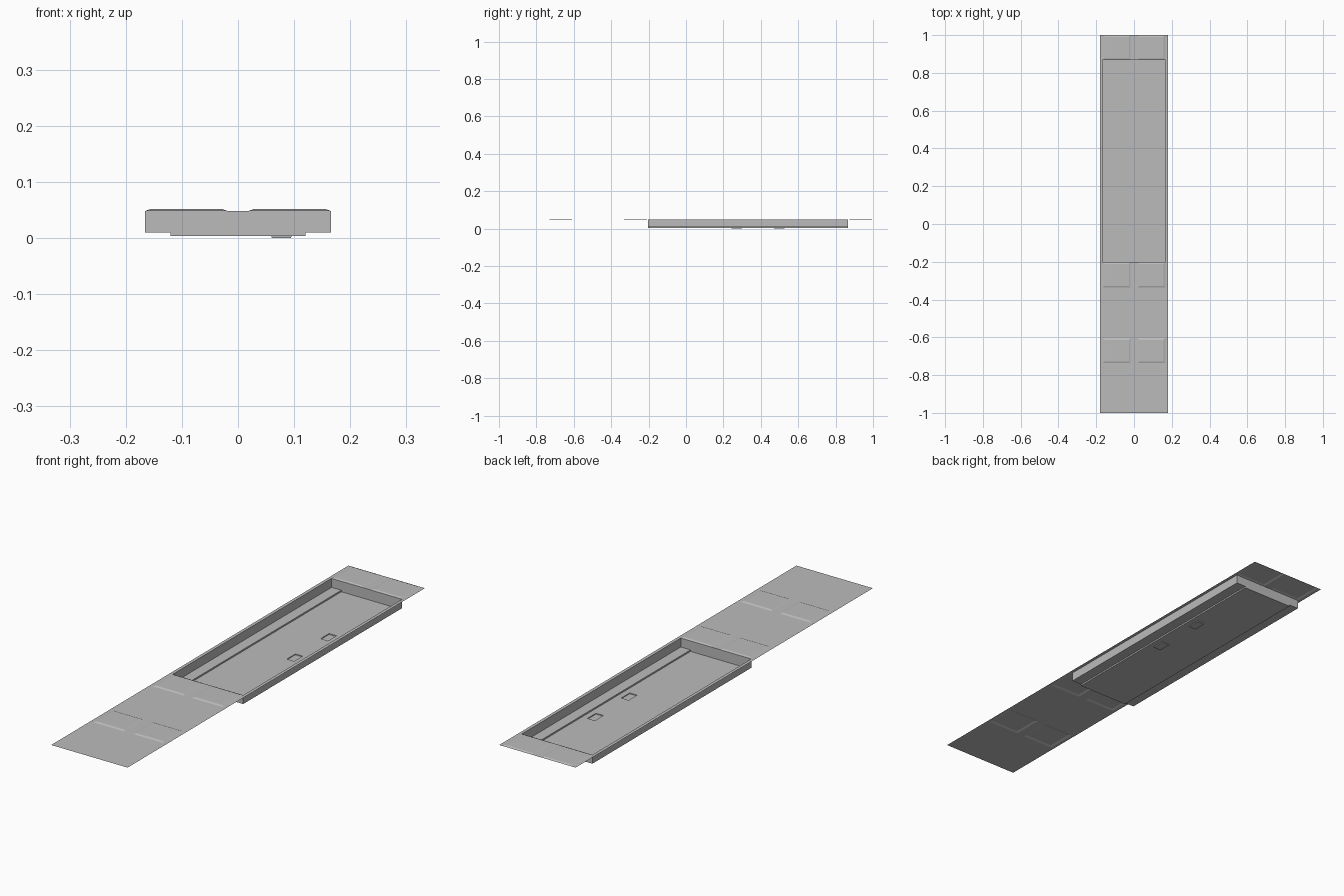
import bpy, bmesh

cube = bpy.data.objects.get("Cube")
if cube:
    bpy.data.objects.remove(cube)

TOP, LEDGE, FLOOR = 0.048, 0.01, 0.0035      # sheet, ledge and floor heights
FRONT, BACK = -0.202, 0.867                  # ends of the sunken tray
HALF, INNER = 0.166, 0.12                    # half widths of tray and lower floor

grey = bpy.data.materials.new("plain_grey")
grey.use_nodes = True
grey.diffuse_color = (0.5, 0.5, 0.5, 1)
grey.node_tree.nodes["Principled BSDF"].inputs["Base Color"].default_value = (0.5, 0.5, 0.5, 1)


def finish(name, bm):
    mesh = bpy.data.meshes.new(name)
    bm.to_mesh(mesh)
    bm.free()
    mesh.materials.append(grey)
    bpy.context.collection.objects.link(bpy.data.objects.new(name, mesh))


def face(bm, points):
    return bm.faces.new([bm.verts.new(p) for p in points])


def cells(bm, xs, ys, z, skip=lambda x, y: False):
    """Flat sheet divided along the given x and y lines."""
    for x0, x1 in zip(xs, xs[1:]):
        for y0, y1 in zip(ys, ys[1:]):
            if not skip((x0 + x1) / 2, (y0 + y1) / 2):
                face(bm, [(x0, y0, z), (x1, y0, z), (x1, y1, z), (x0, y1, z)])
    bmesh.ops.remove_doubles(bm, verts=bm.verts, dist=1e-5)
    bm.normal_update()


def emboss(bm, rule, width, height):
    """Raise or sink the faces whose centre fits the rule."""
    chosen = [f for f in bm.faces if rule(*f.calc_center_median().xy)]
    bmesh.ops.inset_individual(bm, faces=chosen, thickness=width, depth=height,
                               use_even_offset=True)


# Long thin deck with an opening for the tray and three pairs of raised panels
bm = bmesh.new()
panel_rows = [(-0.737, -0.604), (-0.337, FRONT), (BACK, 1.0)]
lines = sorted({-1.0, *[y for row in panel_rows for y in row]})
cells(bm, [-0.18, -HALF, -0.018, 0.018, HALF, 0.18], lines, TOP,
      lambda x, y: abs(x) < HALF and FRONT < y < BACK)
emboss(bm, lambda x, y: 0.018 < abs(x) < HALF and any(a < y < b for a, b in panel_rows),
       0.009, 0.0033)
finish("deck", bm)

# Tray walls and ledges: a stepped section run along the length, closed at both ends
bm = bmesh.new()
half = [(HALF, TOP), (HALF, LEDGE), (INNER, LEDGE), (INNER, FLOOR)]
for side in (-1, 1):
    for (xa, za), (xb, zb) in zip(half, half[1:]):
        face(bm, [(side * xa, FRONT, za), (side * xb, FRONT, zb),
                  (side * xb, BACK, zb), (side * xa, BACK, za)])
outline = [(-x, z) for x, z in half] + half[::-1]
for y in (FRONT, BACK):
    face(bm, [(x, y, z) for x, z in outline])
bmesh.ops.remove_doubles(bm, verts=bm.verts, dist=1e-5)
bmesh.ops.recalc_face_normals(bm, faces=bm.faces)
finish("tray_walls", bm)

# Tray floor with two small pockets on the left side
bm = bmesh.new()
pockets = [(0.243, 0.3), (0.47, 0.527)]
cells(bm, [-INNER, 0.06, 0.095, INNER],
      [FRONT, *[y for p in pockets for y in p], BACK], FLOOR)
emboss(bm, lambda x, y: 0.06 < x < 0.095 and any(a < y < b for a, b in pockets),
       0.0002, -FLOOR)
finish("tray_floor", bm)
